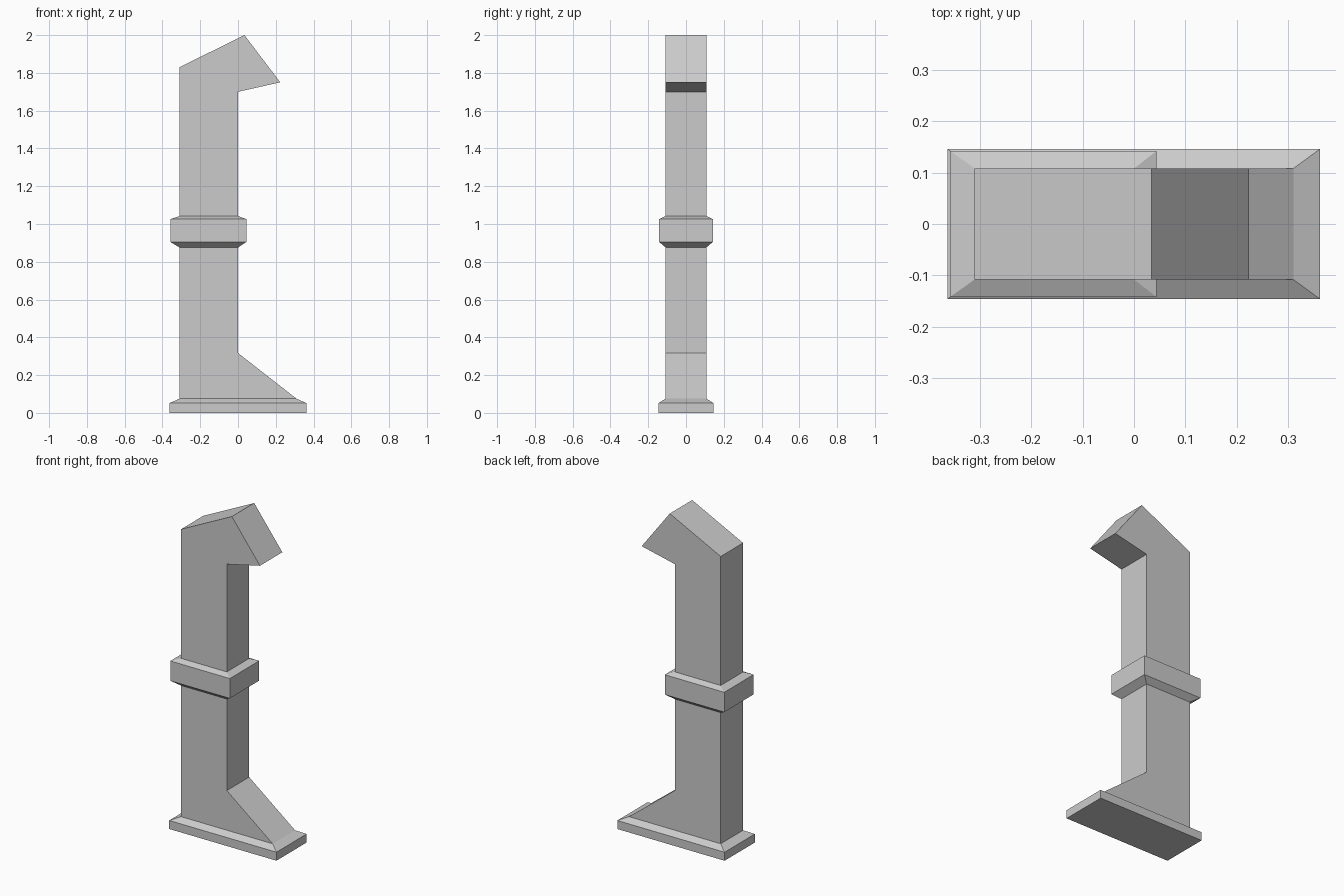
import bpy, bmesh

if "Cube" in bpy.data.objects:
    bpy.data.objects.remove(bpy.data.objects["Cube"])

HALF_DEPTH = 0.108


def finish(name, bm):
    bmesh.ops.recalc_face_normals(bm, faces=bm.faces)
    mesh = bpy.data.meshes.new(name)
    bm.to_mesh(mesh)
    bm.free()
    obj = bpy.data.objects.new(name, mesh)
    bpy.context.collection.objects.link(obj)
    return obj


def extrude_profile(name, points, half):
    bm = bmesh.new()
    face = bm.faces.new([bm.verts.new((x, -half, z)) for x, z in points])
    ext = bmesh.ops.extrude_face_region(bm, geom=[face])
    verts = [v for v in ext["geom"] if isinstance(v, bmesh.types.BMVert)]
    bmesh.ops.translate(bm, verts=verts, vec=(0, 2 * half, 0))
    return finish(name, bm)


def stacked_rects(name, levels, cap_bottom=False):
    """Skin rectangles given as (x_min, x_max, half_depth, z)."""
    bm = bmesh.new()
    rings = [[bm.verts.new(p) for p in
              ((a, -h, z), (b, -h, z), (b, h, z), (a, h, z))]
             for a, b, h, z in levels]
    for lo, hi in zip(rings, rings[1:]):
        for i in range(4):
            j = (i + 1) % 4
            bm.faces.new((lo[i], lo[j], hi[j], hi[i]))
    if cap_bottom:
        bm.faces.new(rings[0][::-1])
    return finish(name, bm)


# Post with sloping foot and hooked, angled head
extrude_profile("post", [(-0.31, 0.075), (0.31, 0.075), (0, 0.317), (0, 1.70),
                         (0.224, 1.75), (0.034, 2.0), (-0.31, 1.83)], HALF_DEPTH)

# Base plinth with bevelled top
stacked_rects("base_plinth", [(-0.363, 0.362, 0.146, 0),
                              (-0.363, 0.362, 0.146, 0.052),
                              (-0.31, 0.31, HALF_DEPTH, 0.075)], cap_bottom=True)

# Collar band with bevelled edges
stacked_rects("collar", [(-0.31, 0.0, HALF_DEPTH, 0.876),
                         (-0.358, 0.044, 0.142, 0.905),
                         (-0.358, 0.044, 0.142, 1.026),
                         (-0.31, 0.0, HALF_DEPTH, 1.042)])
